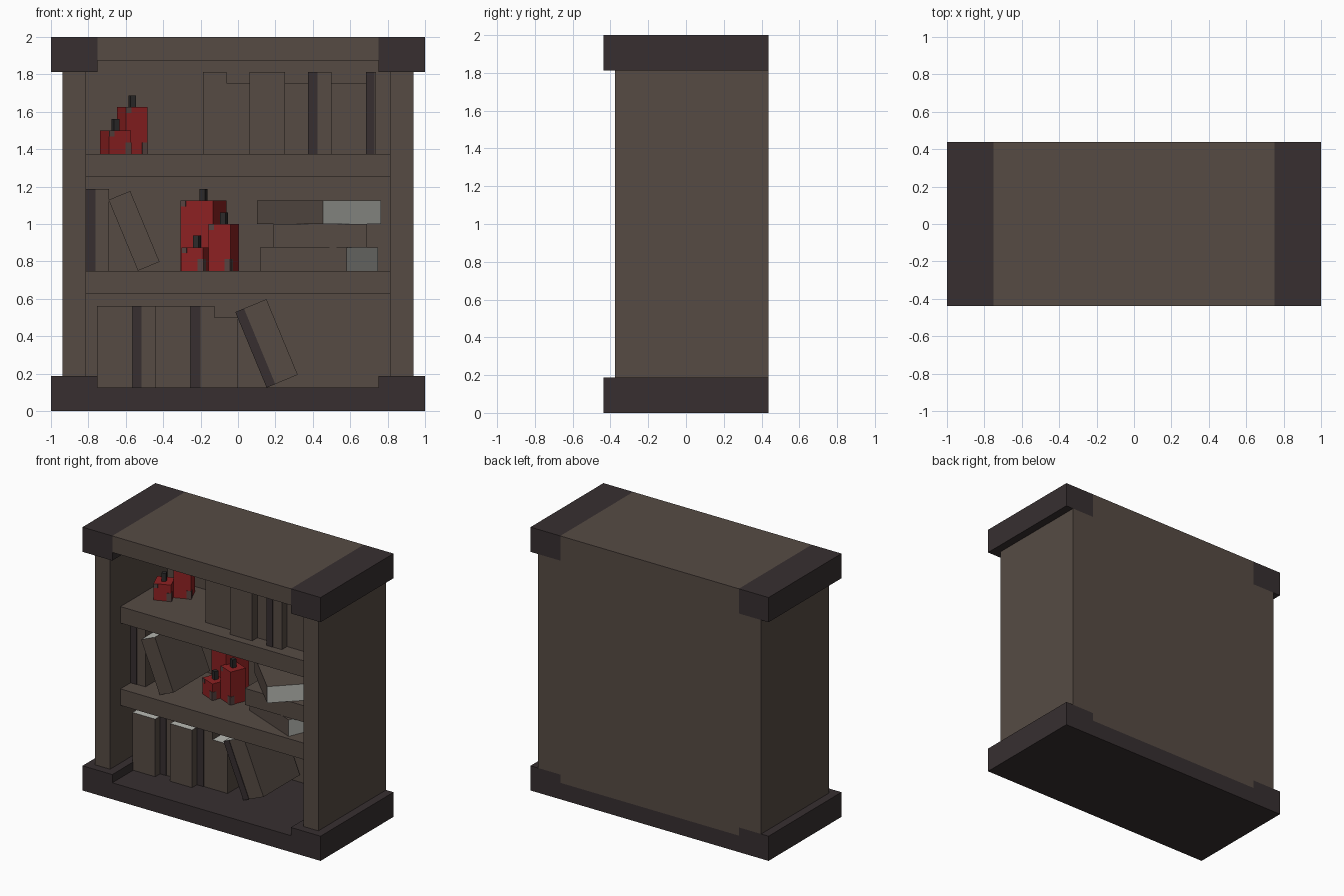
import bpy, bmesh, math
from mathutils import Matrix, Vector

if "Cube" in bpy.data.objects:
    bpy.data.objects.remove(bpy.data.objects["Cube"])


def material(name, r, g, b):
    m = bpy.data.materials.new(name)
    lin = [((c / 255 + 0.055) / 1.055) ** 2.4 for c in (r, g, b)]
    m.diffuse_color = (*lin, 1)
    m.use_nodes = True
    m.node_tree.nodes["Principled BSDF"].inputs["Base Color"].default_value = m.diffuse_color
    return m


WOOD = material("brown wood", 86, 75, 68)
DARK = material("dark wood", 55, 47, 48)
RED = material("red wax", 142, 33, 34)
WICK = material("wick black", 44, 42, 42)
PAGE = material("page grey", 186, 187, 181)
STAIN = material("wax drip brown", 88, 68, 65)


def box(name, lo, hi, mat, mtx=Matrix(), ends=None):
    """Box between two corners; ends = material for its local top and bottom."""
    lo, hi = Vector(lo), Vector(hi)
    bm = bmesh.new()
    bmesh.ops.create_cube(bm, size=1)
    for v in bm.verts:
        v.co = Vector([(lo[i] + hi[i]) / 2 + v.co[i] * (hi[i] - lo[i]) for i in range(3)])
    bm.normal_update()
    for f in bm.faces:
        f.material_index = 1 if ends and abs(f.normal.z) > 0.9 else 0
    bm.transform(mtx)
    me = bpy.data.meshes.new(name)
    bm.to_mesh(me)
    bm.free()
    me.materials.append(mat)
    if ends:
        me.materials.append(ends)
    ob = bpy.data.objects.new(name, me)
    bpy.context.collection.objects.link(ob)
    return ob


def book(name, w, h, mtx, strip=0.0, depth=0.4375):
    """Upright book, origin at the lower left front, with an optional dark spine strip."""
    box(name, (0, 0, 0), (w, depth, h), WOOD, mtx, PAGE)
    if strip:
        box(name + "_strip", (0, -0.004, 0), (strip, 0.001, h), DARK, mtx)


def candle(name, x, y, z, w, h, turn):
    """Square candle with a wick and drip patches at its corners."""
    m = Matrix.Translation((x, y, z)) @ Matrix.Rotation(math.radians(turn), 4, 'Z')
    r = w / 2
    box(name, (-r, -r, 0), (r, r, h), RED, m)
    box(name + "_wick", (-0.016, -0.016, h), (0.016, 0.016, h + 0.0625), WICK, m)
    p = 0.031
    box(name + "_drip_low", (r - p, -r - 0.003, 0), (r, -r + 0.001, 2 * p), STAIN, m)
    box(name + "_drip_high", (-r, -r - 0.003, h - p), (-r + p, -r + 0.001, h), STAIN, m)
    box(name + "_drip_side", (r - 0.001, -r, 0), (r + 0.003, -r + p, 2 * p), STAIN, m)


# Cabinet: base, top and their taller dark ends
D = 0.4375
box("base_middle", (-0.75, -D, 0), (0.75, D, 0.125), DARK)
box("top_middle", (-0.75, -D, 1.875), (0.75, D, 2), WOOD)
for side, s in (("left", -1), ("right", 1)):
    x0, x1 = sorted((0.75 * s, s))
    box("base_end_" + side, (x0, -D, 0), (x1, D, 0.1875), DARK)
    box("top_end_" + side, (x0, -D, 1.8125), (x1, D, 2), DARK)
    x0, x1 = sorted((0.8125 * s, 0.9375 * s))
    box("side_wall_" + side, (x0, -0.375, 0.1875), (x1, D, 1.8125), WOOD)

# Back panel, with narrow fillers between the dark ends
box("back_panel", (-0.8125, 0.3125, 0.1875), (0.8125, D, 1.8125), WOOD)
box("back_filler_low", (-0.75, 0.3125, 0.125), (0.75, D, 0.1875), WOOD)
box("back_filler_high", (-0.75, 0.3125, 1.8125), (0.75, D, 1.875), WOOD)

# Shelves
for i, z in enumerate((0.625, 1.25)):
    box(f"shelf_{i + 1}", (-0.8125, -0.25, z), (0.8125, 0.3125, z + 0.125), WOOD)

# Upright books: left, right, front, floor, height, strip width
NEAR, FAR = -0.1875, -0.125
uprights = [
    (-0.755, -0.565, NEAR, 0.125, 0.4375, 0),
    (-0.565, -0.44, FAR, 0.125, 0.4375, 0.05),
    (-0.44, -0.255, NEAR, 0.125, 0.4375, 0),
    (-0.255, -0.125, FAR, 0.125, 0.4375, 0.055),
    (-0.125, 0.0, FAR, 0.125, 0.375, 0),
    (-0.8125, -0.69, FAR, 0.75, 0.4375, 0.05),
    (-0.1875, -0.0625, FAR, 1.375, 0.4375, 0),
    (-0.0625, 0.0625, FAR, 1.375, 0.38, 0),
    (0.0625, 0.25, NEAR, 1.375, 0.4375, 0),
    (0.25, 0.375, FAR, 1.375, 0.38, 0),
    (0.375, 0.5, NEAR, 1.375, 0.4375, 0.05),
    (0.5, 0.685, FAR, 1.375, 0.375, 0),
    (0.685, 0.738, NEAR, 1.375, 0.4375, 0.045),
]
for i, (x0, x1, y, z, h, strip) in enumerate(uprights):
    book(f"upright_book_{i + 1}", x1 - x0, h, Matrix.Translation((x0, y, z)), strip)

# Leaning books, tipped to the left around the lower left corner
LEAN = Matrix.Rotation(math.radians(-22.5), 4, 'Y')
book("leaning_book_low", 0.18, 0.4375, Matrix.Translation((0.153, -0.15, 0.125)) @ LEAN, 0.05)
book("leaning_book_mid", 0.125, 0.41, Matrix.Translation((-0.535, -0.175, 0.75)) @ LEAN)

# Stack of lying books, each turned around its front right corner
LIE = Matrix.Rotation(math.radians(-90), 4, 'Y')
for i, (x, y, z, turn) in enumerate(((0.58, -0.22, 0.75, -22.5),
                                     (0.69, -0.19, 0.875, 0),
                                     (0.455, -0.3, 1.0, -45))):
    m = Matrix.Translation((x, y, z)) @ Matrix.Rotation(math.radians(turn), 4, 'Z')
    book(f"lying_book_{i + 1}", 0.125, 0.5, m @ LIE)

# Candles
candle("tall_candle_mid", -0.185, 0.17, 0.75, 0.1875, 0.375, -22.5)
candle("medium_candle_mid", -0.075, 0.05, 0.75, 0.125, 0.25, -22.5)
candle("short_candle_mid", -0.22, 0.04, 0.75, 0.125, 0.125, -22.5)
candle("tall_candle_top", -0.565, 0.16, 1.375, 0.125, 0.25, 22.5)
candle("short_candle_top", -0.655, 0.05, 1.375, 0.125, 0.125, 22.5)
